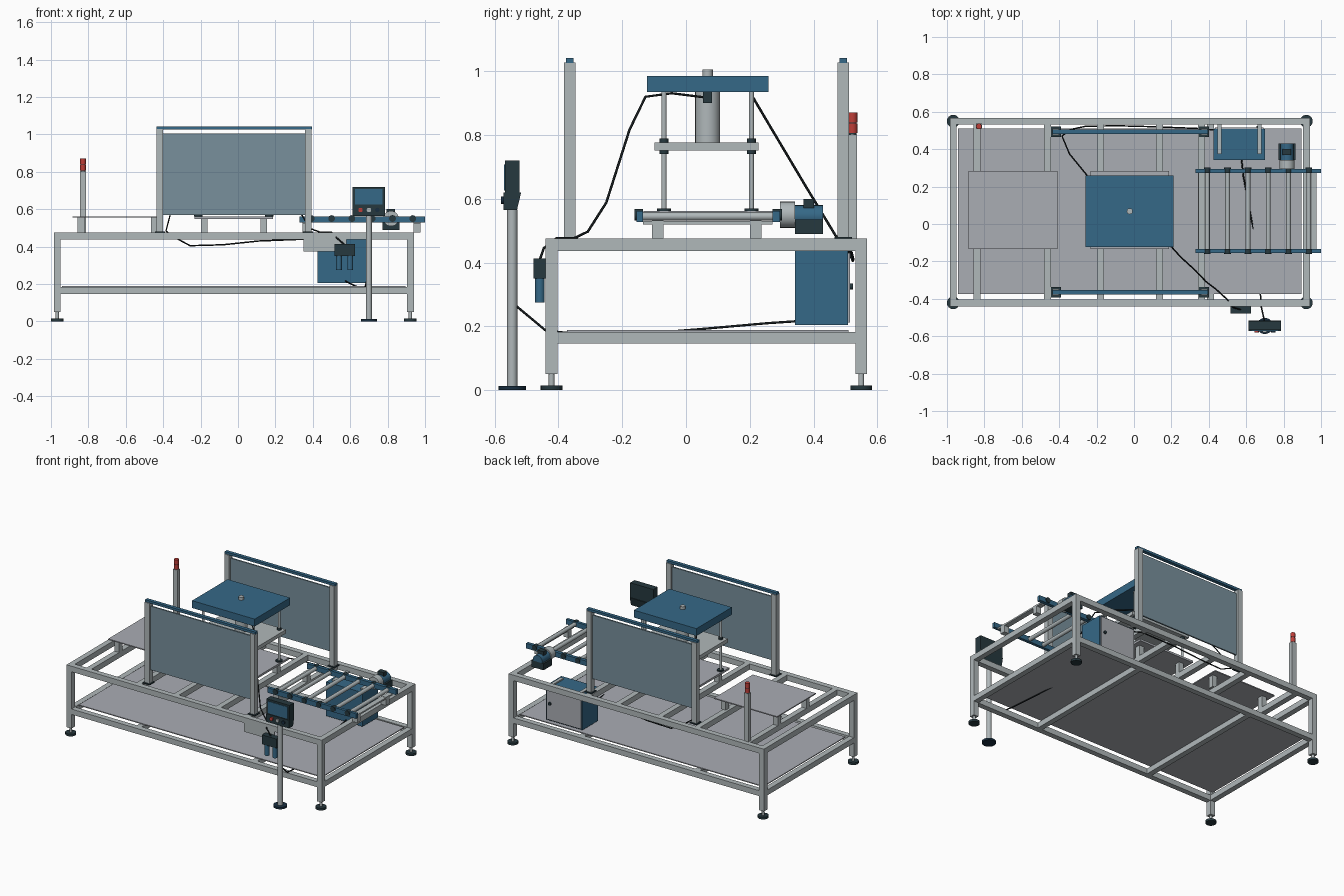
import bpy, bmesh, math
from mathutils import Vector, Matrix


def material(name, rgb):
    m = bpy.data.materials.new(name)
    lin = [(c / 255 / 12.92) if c < 11 else ((c / 255 + 0.055) / 1.055) ** 2.4 for c in rgb]
    m.diffuse_color = (*lin, 1)
    return m


STEEL = material("light_steel", (176, 184, 186))
SHEET = material("sheet_grey", (170, 173, 180))
BLUE = material("steel_blue", (53, 104, 135))
DARK = material("dark_teal", (38, 56, 62))
NAVY = material("dark_navy", (24, 46, 64))
PANEL = material("panel_grey_blue", (120, 144, 156))
RED = material("signal_red", (190, 62, 56))
BLACK = material("cable_black", (22, 28, 30))


def finish(name, bm, mat, smooth=False):
    me = bpy.data.meshes.new(name)
    bm.to_mesh(me)
    bm.free()
    me.materials.append(mat)
    ob = bpy.data.objects.new(name, me)
    bpy.context.collection.objects.link(ob)
    if smooth:
        bpy.ops.object.select_all(action='DESELECT')
        ob.select_set(True)
        bpy.context.view_layer.objects.active = ob
        bpy.ops.object.shade_smooth_by_angle(angle=math.radians(35))
    return ob


def box(name, mat, x0, x1, y0, y1, z0, z1):
    bm = bmesh.new()
    size = Matrix.Diagonal((x1 - x0, y1 - y0, z1 - z0, 1))
    mid = Matrix.Translation(((x0 + x1) / 2, (y0 + y1) / 2, (z0 + z1) / 2))
    bmesh.ops.create_cube(bm, size=1, matrix=mid @ size)
    return finish(name, bm, mat)


def rod(name, mat, a, b, r, r2=None, seg=24):
    """Cylinder or cone from point a to point b."""
    a, b = Vector(a), Vector(b)
    d = b - a
    bm = bmesh.new()
    mx = Matrix.Translation((a + b) / 2) @ d.to_track_quat('Z', 'Y').to_matrix().to_4x4()
    bmesh.ops.create_cone(bm, cap_ends=True, segments=seg, radius1=r,
                          radius2=r if r2 is None else r2, depth=d.length, matrix=mx)
    return finish(name, bm, mat, True)


def cable(name, pts, r=0.004):
    cu = bpy.data.curves.new(name, 'CURVE')
    cu.dimensions = '3D'
    cu.bevel_depth = r
    cu.bevel_resolution = 1
    sp = cu.splines.new('POLY')
    sp.points.add(len(pts) - 1)
    for p, co in zip(sp.points, pts):
        p.co = (*co, 1)
    cu.materials.append(BLACK)
    ob = bpy.data.objects.new(name, cu)
    bpy.context.collection.objects.link(ob)


# Frame: legs, levelling feet, upper and lower rails
X0, X1, Y0, Y1, T = -0.985, 0.94, -0.44, 0.568, 0.037
for x in (X0, X1 - T):
    for y in (Y0, Y1 - T):
        cx, cy = x + T / 2, y + T / 2
        box("frame_leg", STEEL, x, x + T, y, y + T, 0.05, 0.475)
        rod("foot_stem", STEEL, (cx, cy, 0.012), (cx, cy, 0.05), 0.009)
        rod("foot_pad", DARK, (cx, cy, 0), (cx, cy, 0.015), 0.034)
for z0, z1 in ((0.146, 0.183), (0.437, 0.475)):
    for y in (Y0, Y1 - T):
        box("long_rail", STEEL, X0 + T, X1 - T, y, y + T, z0, z1)
    for x in (X0, X1 - T):
        box("end_rail", STEEL, x, x + T, Y0 + T, Y1 - T, z0, z1)
for x in (-0.84, -0.462, -0.18, 0.137, 0.362):
    box("upper_crossbar", STEEL, x - T / 2, x + T / 2, Y0 + T, Y1 - T, 0.437, 0.475)
for x in (-0.462, 0.41):
    box("lower_crossbar", STEEL, x - T / 2, x + T / 2, Y0 + T, Y1 - T, 0.146, 0.183)
box("floor_sheet", SHEET, -0.94, 0.895, -0.373, 0.51, 0.183, 0.189)

# Short posts carrying the side table, the press bed and the conveyor
for x, top in ((-0.84, 0.555), (-0.447, 0.555), (-0.18, 0.548), (0.137, 0.548),
               (0.362, 0.532), (0.957, 0.532)):
    for y in (-0.089, 0.219):
        box("support_post", STEEL, x - 0.018, x + 0.018, y - 0.018, y + 0.018, 0.475, top)
box("side_table", SHEET, -0.885, -0.41, -0.134, 0.283, 0.555, 0.562)

# Press
PX, PY = -0.023, 0.068
box("press_bed", SHEET, PX - 0.21, PX + 0.21, -0.134, 0.283, 0.548, 0.562)
box("press_top_plate", BLUE, -0.26, 0.212, -0.123, 0.259, 0.935, 0.985)
box("press_slide_plate", STEEL, PX - 0.225, PX + 0.225, -0.098, 0.228, 0.752, 0.777)
rod("press_cylinder", STEEL, (PX, PY, 0.777), (PX, PY, 0.935), 0.039, seg=32)
rod("press_top_peg", STEEL, (PX, PY, 0.985), (PX, PY, 1.005), 0.016)
for x in (PX - 0.19, PX + 0.19):
    for y in (PY - 0.137, PY + 0.137):
        rod("guide_rod", STEEL, (x, y, 0.562), (x, y, 0.935), 0.008)
        rod("guide_collar", DARK, (x, y, 0.562), (x, y, 0.57), 0.022)
        for z in (0.74, 0.777):
            rod("guide_bush", DARK, (x, y, z), (x, y, z + 0.012), 0.014)
box("press_sensor", DARK, 0.02, 0.05, 0.053, 0.081, 0.9, 0.935)

# Guard screens
for yc in (-0.365, 0.493):
    for x in (-0.418, 0.375):
        box("guard_post", STEEL, x - 0.018, x + 0.018, yc - 0.018, yc + 0.018, 0.475, 1.028)
        box("guard_post_base", DARK, x - 0.027, x + 0.027, yc - 0.027, yc + 0.027, 0.475, 0.481)
    box("guard_panel", PANEL, -0.4, 0.357, yc - 0.005, yc + 0.005, 0.57, 1.004)
    box("guard_top_rail", BLUE, -0.437, 0.395, yc - 0.012, yc + 0.012, 1.026, 1.042)

# Roller conveyor
for y0, y1 in ((-0.155, -0.135), (0.272, 0.295)):
    box("conveyor_side_rail", BLUE, 0.33, 1.0, y0, y1, 0.528, 0.562)
for i in range(6):
    x = 0.392 + i * 0.1085
    rod("conveyor_roller", STEEL, (x, -0.135, 0.545), (x, 0.272, 0.545), 0.013)
    for y0, y1 in ((-0.161, -0.135), (0.272, 0.301)):
        rod("roller_bearing", DARK, (x, y0, 0.55), (x, y1, 0.55), 0.018)
for x in (0.362, 0.957):
    box("conveyor_crossbar", STEEL, x - 0.018, x + 0.018, -0.135, 0.272, 0.52, 0.53)

# Conveyor motor
rod("motor_gearbox", STEEL, (0.818, 0.295, 0.55), (0.818, 0.342, 0.55), 0.041)
rod("motor_body", BLUE, (0.818, 0.342, 0.545), (0.818, 0.43, 0.545), 0.035)
box("motor_base", DARK, 0.773, 0.863, 0.342, 0.43, 0.49, 0.535)
box("motor_terminal_box", DARK, 0.795, 0.84, 0.368, 0.402, 0.56, 0.6)

# Electrical cabinet with rear door
box("cabinet", BLUE, 0.425, 0.7, 0.342, 0.508, 0.205, 0.437)
box("cabinet_door", SHEET, 0.432, 0.693, 0.508, 0.515, 0.212, 0.43)
rod("cabinet_knob", DARK, (0.665, 0.515, 0.325), (0.665, 0.524, 0.325), 0.01)
for x in (0.457, 0.672):
    box("cabinet_hanger", STEEL, x - 0.011, x + 0.011, 0.375, 0.54, 0.437, 0.446)

# Front valve unit
box("valve_mount_plate", STEEL, 0.35, 0.58, -0.436, -0.428, 0.375, 0.437)
box("valve_block", DARK, 0.515, 0.625, -0.478, -0.436, 0.35, 0.413)
for x in (0.54, 0.6):
    rod("filter_bowl", BLUE, (x, -0.458, 0.275), (x, -0.458, 0.35), 0.015)

# Control pedestal
CX, CY = 0.7, -0.545
rod("pedestal_base", NAVY, (CX, CY, 0), (CX, CY, 0.013), 0.043, seg=32)
rod("pedestal_pole", STEEL, (CX, CY, 0.013), (CX, CY, 0.567), 0.016)
box("control_box", DARK, 0.612, 0.786, -0.568, -0.522, 0.62, 0.72)
lower = box("control_box_lower", DARK, 0.612, 0.786, -0.572, -0.517, 0.565, 0.62)
for v in lower.data.vertices:  # narrower at the bottom
    if v.co.z < 0.6 and v.co.y > -0.54:
        v.co.y = -0.53
box("control_screen", BLUE, 0.625, 0.773, -0.571, -0.567, 0.626, 0.707)
for x, mat in ((0.655, RED), (0.7, STEEL), (0.745, NAVY)):
    rod("control_button", mat, (x, -0.571, 0.596), (x, -0.58, 0.596), 0.012)

# Signal tower
TX, TY = -0.829, 0.522
box("signal_pole", STEEL, TX - 0.017, TX + 0.017, TY - 0.014, TY + 0.014, 0.475, 0.802)
for z in (0.806, 0.84):
    rod("signal_ring", DARK, (TX, TY, z - 0.004), (TX, TY, z), 0.013)
    rod("signal_lamp", RED, (TX, TY, z), (TX, TY, z + 0.03), 0.015)

# Cables
cable("sensor_cable", [(0.035, 0.067, 0.917), (0.12, -0.045, 0.931), (0.205, -0.127, 0.92),
                       (0.25, -0.177, 0.817), (0.33, -0.25, 0.588), (0.385, -0.308, 0.497),
                       (0.44, -0.35, 0.477), (0.5, -0.405, 0.477), (0.53, -0.446, 0.445),
                       (0.57, -0.458, 0.41)])
cable("press_cable", [(-0.22, 0.2, 0.935), (-0.255, 0.265, 0.825), (-0.345, 0.375, 0.64),
                      (-0.385, 0.47, 0.483), (-0.34, 0.505, 0.45), (-0.256, 0.523, 0.405),
                      (-0.08, 0.525, 0.41), (0.11, 0.52, 0.43), (0.36, 0.51, 0.44),
                      (0.45, 0.5, 0.42)])
cable("pedestal_cable", [(0.7, -0.53, 0.262), (0.68, -0.44, 0.187), (0.675, -0.36, 0.178),
                         (0.65, -0.1, 0.18), (0.625, 0.04, 0.191), (0.585, 0.255, 0.21),
                         (0.575, 0.345, 0.216)])
